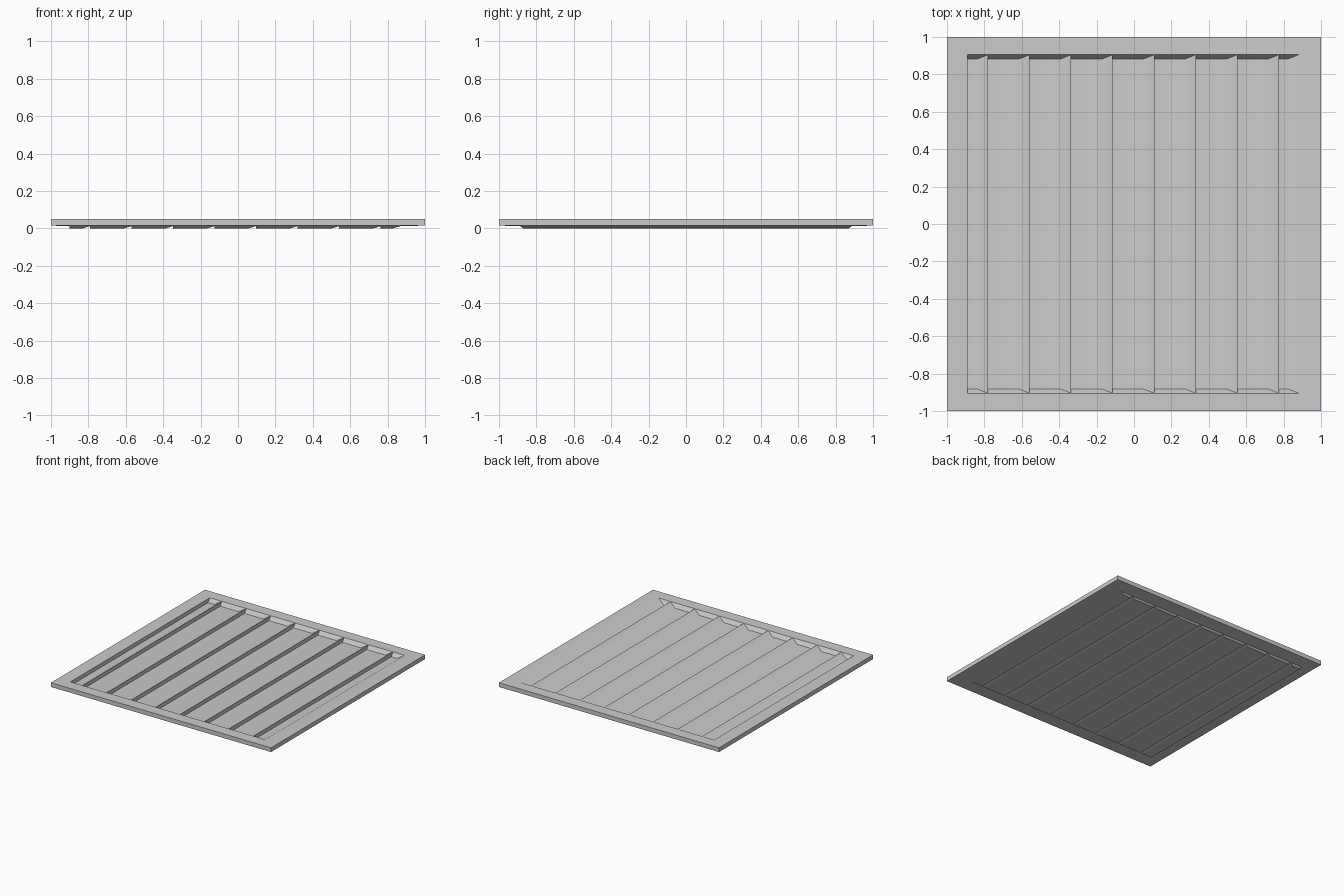
import bpy, bmesh

if "Cube" in bpy.data.objects:
    bpy.data.objects.remove(bpy.data.objects["Cube"])

# Louvre start positions; the first and last louvres are half width
XS = [-0.89] + [-0.78 + 0.2221 * i for i in range(8)] + [0.88]
bm = bmesh.new()


def louvred_skin(z_edge, z_high, z_low, y_high, y_low, dx, slope):
    """Square sheet with a sawtooth louvre field; returns the four outer corners."""
    outer = [bm.verts.new((x, y, z_edge)) for x, y in ((-1, -1), (1, -1), (1, 1), (-1, 1))]
    rows = []
    for s in (-1, 1):
        high = [bm.verts.new((x + dx, s * y_high, z_high)) for x in XS]
        low = [(bm.verts.new((a + dx, s * y_low, z_low)),
                bm.verts.new((b + dx - slope, s * y_low, z_low)))
               for a, b in zip(XS, XS[1:])]
        rows.append((high, low))
    (h0, l0), (h1, l1) = rows
    # louvres: step, flat, slope and the two end walls
    for i in range(len(XS) - 1):
        (b0, c0), (b1, c1) = l0[i], l1[i]
        for f in ((h0[i], b0, b1, h1[i]), (b0, c0, c1, b1), (c0, h0[i + 1], h1[i + 1], c1),
                  (h0[i], h0[i + 1], c0, b0), (h1[i], b1, c1, h1[i + 1])):
            face = bm.faces.new(f)
            face.smooth = True
    # surrounding frame
    bm.faces.new([outer[0], outer[1]] + h0[::-1])
    bm.faces.new([outer[2], outer[3]] + h1)
    bm.faces.new((outer[1], outer[2], h1[-1], h0[-1]))
    bm.faces.new((outer[3], outer[0], h0[0], h1[0]))
    return outer


top = louvred_skin(0.05, 0.05, 0.018, 0.905, 0.883, 0.0, 0.055)
bottom = louvred_skin(0.015, 0.012, 0.0, 0.885, 0.87, -0.012, 0.04)

# outer rim
for i in range(4):
    j = (i + 1) % 4
    bm.faces.new((top[i], top[j], bottom[j], bottom[i]))

bmesh.ops.recalc_face_normals(bm, faces=bm.faces)
mesh = bpy.data.meshes.new("louvred_panel")
bm.to_mesh(mesh)
bm.free()
panel = bpy.data.objects.new("louvred_panel", mesh)
bpy.context.collection.objects.link(panel)
bpy.context.view_layer.objects.active = panel
panel.select_set(True)
bpy.ops.object.shade_smooth_by_angle(angle=0.6)
